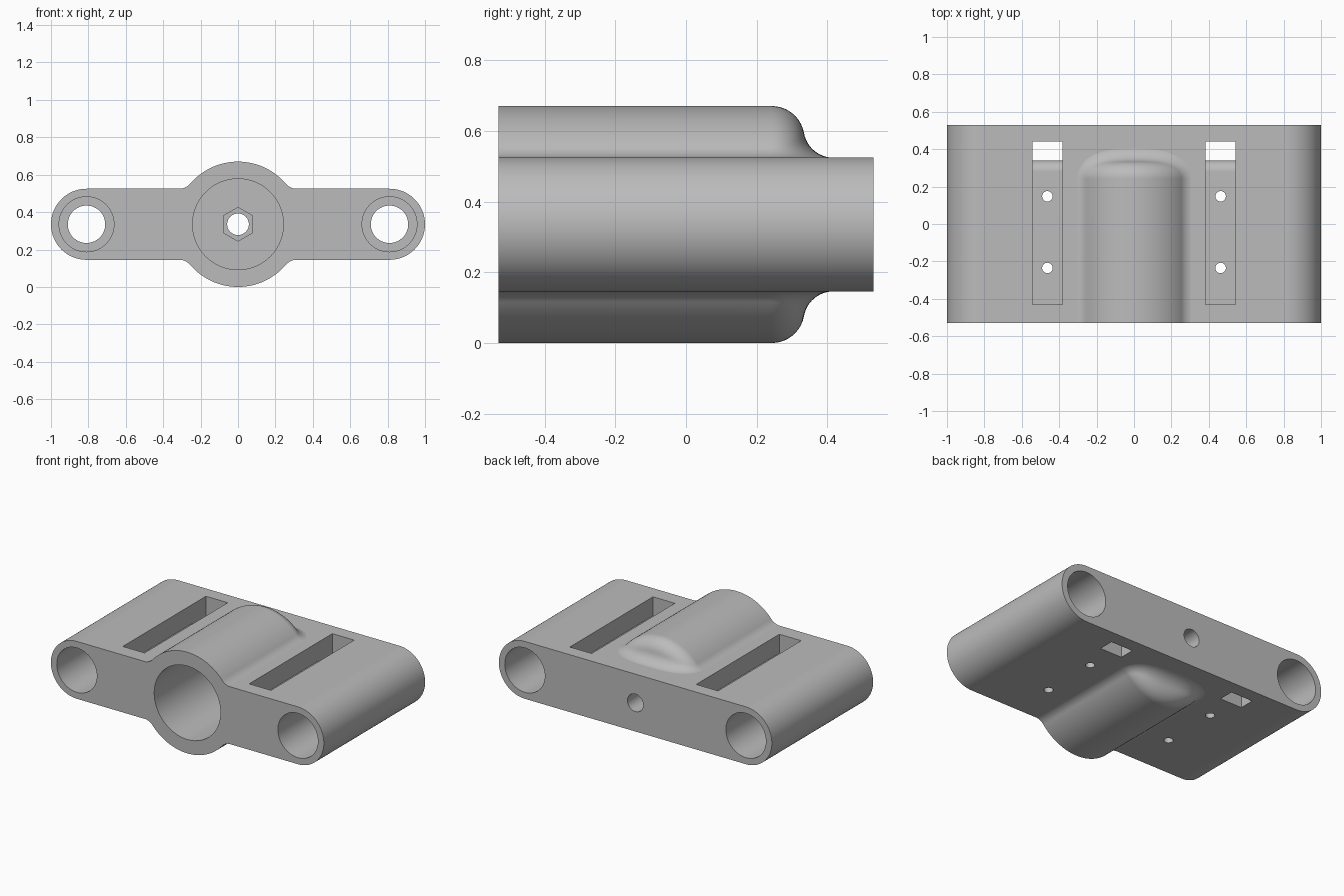
import bpy, bmesh
from math import sin, cos, tan, acos, pi, radians, hypot
from mathutils import Vector

default = bpy.data.objects.get("Cube")
if default:
    bpy.data.objects.remove(default, do_unlink=True)

HALF = 0.53          # half depth of the block
SLAB = 0.19          # half thickness of the slab
ROD_X = 0.81         # rod bore centres
R = 0.335            # barrel radius, also height of the axis
EDGE = 0.092         # rounding of the barrel's rear edge
FIL = 0.085          # fillet between barrel and slab
REAR = 0.335         # rear end of the barrel
OVER = 0.65          # overlength at the front, trimmed later

grey = bpy.data.materials.new("grey plastic")
grey.use_nodes = True
colour = (0.5, 0.5, 0.5, 1)
grey.diffuse_color = colour
grey.node_tree.nodes["Principled BSDF"].inputs["Base Color"].default_value = colour


def finish(name, bm):
    bmesh.ops.recalc_face_normals(bm, faces=bm.faces)
    mesh = bpy.data.meshes.new(name)
    bm.to_mesh(mesh)
    bm.free()
    mesh.materials.append(grey)
    obj = bpy.data.objects.new(name, mesh)
    bpy.context.collection.objects.link(obj)
    obj.location.z = R
    return obj


def prism(name, profile, lo, hi, place):
    """Extrude a 2D profile from lo to hi; place(a, b, t) gives the 3D point."""
    bm = bmesh.new()
    ends = [[bm.verts.new(place(a, b, t)) for a, b in profile] for t in (lo, hi)]
    bm.faces.new(ends[0])
    bm.faces.new(ends[1])
    n = len(profile)
    for i in range(n):
        j = (i + 1) % n
        bm.faces.new((ends[0][i], ends[0][j], ends[1][j], ends[1][i]))
    return finish(name, bm)


def along_x(a, b, t): return (t, a, b)
def along_y(a, b, t): return (a, t, b)
def along_z(a, b, t): return (a, b, t)


def arc(cx, cy, r, start, end, n):
    return [(cx + r * cos(start + (end - start) * i / n),
             cy + r * sin(start + (end - start) * i / n)) for i in range(n + 1)]


def circle(cx, cy, r, n=64, start=0):
    return arc(cx, cy, r, start, start + 2 * pi, n)[:-1]


def grid(bm, rows):
    vs = [[bm.verts.new(p) for p in row] for row in rows]
    for a, b in zip(vs, vs[1:]):
        for i in range(len(a) - 1):
            bm.faces.new((a[i], a[i + 1], b[i + 1], b[i]))


def barrel():
    """Rounded barrel with a rolling-ball fillet down to the slab."""
    bm = bmesh.new()
    core, back = R - EDGE, REAR - EDGE
    lift = SLAB + FIL - 0.001
    phi_max = acos(lift / (R + FIL))
    steps = 48
    tops, fillets = [], []

    def column(phi):
        t = acos(min(1, (lift / cos(phi) - core) / (EDGE + FIL)))
        top = []
        for k in range(11):
            s = t * k / 10
            rho = core + EDGE * cos(s)
            top.append(Vector((rho * sin(phi), back + EDGE * sin(s), rho * cos(phi))))
        ball = Vector((lift * tan(phi), back + (EDGE + FIL) * sin(t), lift))
        toward = -Vector((cos(t) * sin(phi), sin(t), cos(t) * cos(phi)))
        down = Vector((0, 0, -1))
        low = [ball + FIL * toward.slerp(down, k / 12) for k in range(13)]
        low.append(Vector((low[-1].x, low[-1].y, 0)))
        low[0] = top[-1].copy()
        return top, low

    for i in range(steps + 1):
        # spacing tightens toward both sides, where the rear corner turns fastest
        top, low = column(-phi_max * cos(pi * i / steps))
        tops.append([Vector((top[0].x, -OVER, top[0].z))] + top)
        fillets.append(low)

    def front(row): return [Vector((p.x, -OVER, p.z)) for p in row]
    fillets = [front(fillets[0])] + fillets + [front(fillets[-1])]
    grid(bm, tops)
    grid(bm, fillets)
    # mirrored lower half, weld and close the front
    for part in (tops, fillets):
        grid(bm, [[Vector((p.x, p.y, -p.z)) for p in row] for row in part])
    bmesh.ops.remove_doubles(bm, verts=bm.verts, dist=0.00002)
    bmesh.ops.holes_fill(bm, edges=[e for e in bm.edges if e.is_boundary], sides=0)
    return finish("barrel", bm)


# slab with round ends
outline = arc(ROD_X, 0, SLAB, -pi / 2, pi / 2, 40) + arc(-ROD_X, 0, SLAB, pi / 2, 1.5 * pi, 40)
body = prism("carriage_body", outline, -0.6, HALF, along_y)
tools = [(barrel(), 'UNION')]


def cut(*args):
    tools.append((prism(*args), 'DIFFERENCE'))


# trim the front flush
cut("front_trim", [(-2, -1), (2, -1), (2, 1), (-2, 1)], -2, -HALF, along_y)

# centre bore, nut pocket and bolt hole
cut("centre_bore", circle(0, 0, 0.243, 80), -0.8, 0.243, along_y)
cut("nut_pocket", circle(0, 0, 0.09, 6, pi / 2), 0.1, 0.33, along_y)
cut("bolt_hole", circle(0, 0, 0.058, 40), 0.2, 0.8, along_y)

# slot profile: floor rolls over into a through opening at the rear
FLOOR = 0.065
slot = [(-0.43, 0.3), (-0.43, FLOOR)]
slot += arc(0.28, FLOOR - 0.06, 0.06, pi / 2, 0, 10)
slot += [(0.34, -0.3), (0.44, -0.3), (0.44, 0.3)]

for side in (-1, 1):
    x = side * ROD_X
    # bearing pockets at both ends, narrower rod hole between them
    cut("front_bearing_pocket", circle(x, 0, 0.147), -0.8, -0.06, along_y)
    cut("rear_bearing_pocket", circle(x, 0, 0.147), 0.06, 0.8, along_y)
    cut("rod_hole", circle(x, 0, 0.1), -0.2, 0.2, along_y)
    # belt slot and its two screw holes
    x = side * 0.463
    cut("belt_slot", slot, x - 0.08, x + 0.08, along_x)
    for y in (-0.235, 0.148):
        cut("screw_hole", circle(x, y, 0.028, 32), -0.4, 0.12, along_z)

# apply the union and the cuts
bpy.ops.object.select_all(action='DESELECT')
bpy.context.view_layer.objects.active = body
body.select_set(True)
for tool, operation in tools:
    tool.hide_render = True
    mod = body.modifiers.new(tool.name, 'BOOLEAN')
    mod.operation = operation
    mod.solver = 'EXACT'
    mod.object = tool
    bpy.ops.object.modifier_apply(modifier=mod.name)
for tool, operation in tools:
    bpy.data.objects.remove(tool, do_unlink=True)

# smooth curves, crisp edges
bpy.ops.object.shade_smooth_by_angle(angle=radians(28))
weighted = body.modifiers.new("weighted_normals", 'WEIGHTED_NORMAL')
weighted.keep_sharp = True
